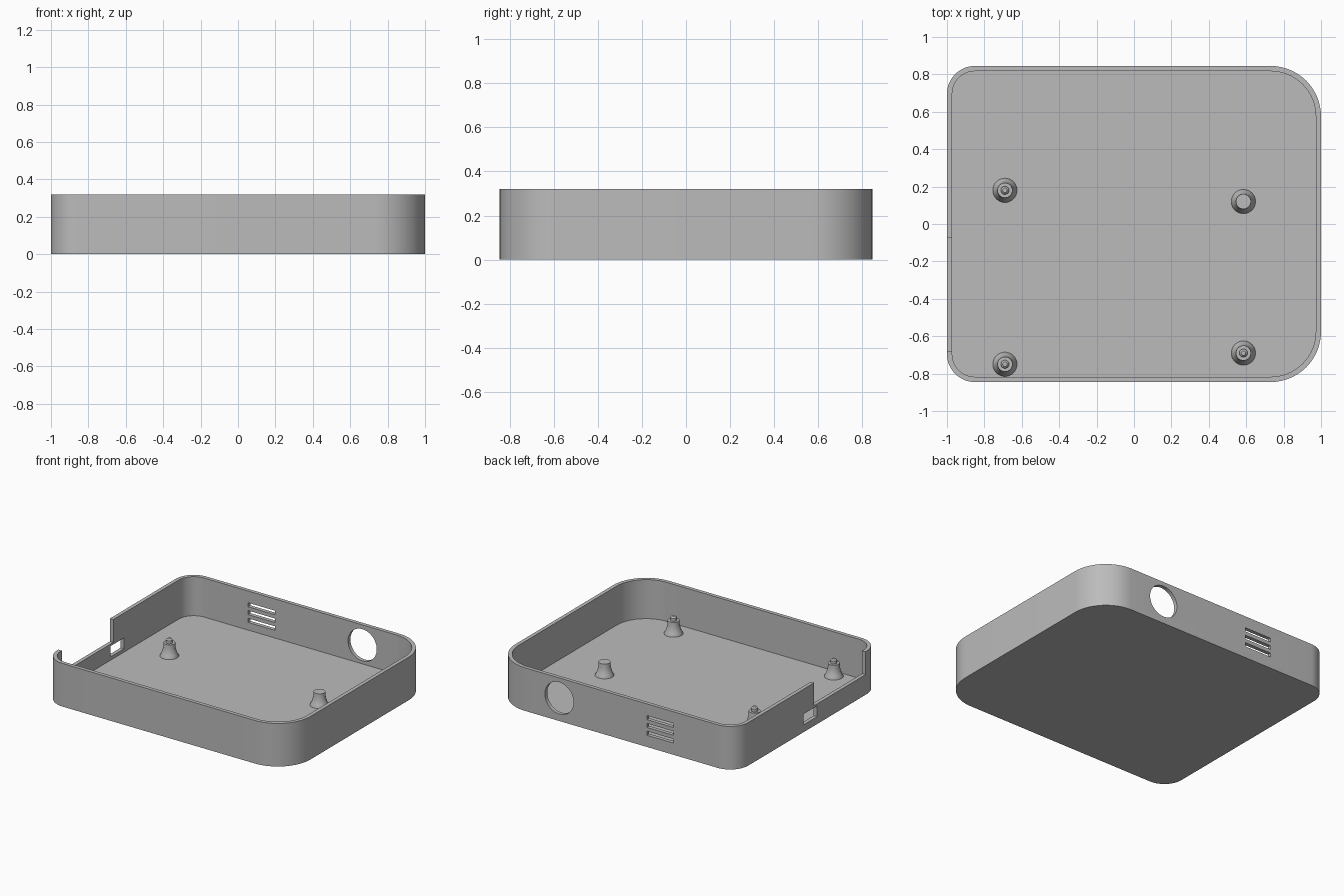
import bpy
import bmesh
from math import cos, sin, pi, radians
from mathutils import Matrix

if "Cube" in bpy.data.objects:
    bpy.data.objects.remove(bpy.data.objects["Cube"], do_unlink=True)

HX, HY, HEIGHT = 1.0, 0.845, 0.32
WALL, FLOOR = 0.028, 0.03
R_LEFT, R_RIGHT = 0.15, 0.27

grey = bpy.data.materials.new("plain grey")
grey.use_nodes = True
grey.diffuse_color = (0.5, 0.5, 0.5, 1)
grey.node_tree.nodes["Principled BSDF"].inputs["Base Color"].default_value = (0.5, 0.5, 0.5, 1)


def add_object(name, bm):
    bmesh.ops.recalc_face_normals(bm, faces=bm.faces)
    mesh = bpy.data.meshes.new(name)
    bm.to_mesh(mesh)
    bm.free()
    mesh.materials.append(grey)
    obj = bpy.data.objects.new(name, mesh)
    bpy.context.collection.objects.link(obj)
    return obj


def smooth(obj, angle=30):
    bpy.ops.object.select_all(action="DESELECT")
    obj.select_set(True)
    bpy.context.view_layer.objects.active = obj
    bpy.ops.object.shade_smooth_by_angle(angle=radians(angle))


def rounded_block(name, inset, z0, z1, steps=16):
    """Upright block whose +x corners are rounder than its -x corners."""
    bm = bmesh.new()
    verts = []
    corners = [(1, 1, R_RIGHT), (-1, 1, R_LEFT), (-1, -1, R_LEFT), (1, -1, R_RIGHT)]
    for quarter, (sx, sy, radius) in enumerate(corners):
        cx, cy = sx * (HX - radius), sy * (HY - radius)
        for i in range(steps + 1):
            a = (quarter + i / steps) * pi / 2
            r = radius - inset
            verts.append(bm.verts.new((cx + r * cos(a), cy + r * sin(a), z0)))
    face = bm.faces.new(verts)
    top = bmesh.ops.extrude_face_region(bm, geom=[face])["geom"]
    moved = [v for v in top if isinstance(v, bmesh.types.BMVert)]
    bmesh.ops.translate(bm, verts=moved, vec=(0, 0, z1 - z0))
    return add_object(name, bm)


def box(name, x, y, z):
    bm = bmesh.new()
    size = [b - a for a, b in (x, y, z)]
    mid = [(a + b) / 2 for a, b in (x, y, z)]
    bmesh.ops.create_cube(bm, size=1, matrix=Matrix.Translation(mid) @ Matrix.Diagonal((*size, 1)))
    return add_object(name, bm)


def round_cutter(name, x, z, radius):
    bm = bmesh.new()
    place = Matrix.Translation((x, HY, z)) @ Matrix.Rotation(pi / 2, 4, "X")
    bmesh.ops.create_cone(bm, cap_ends=True, segments=48, radius1=radius, radius2=radius,
                          depth=0.2, matrix=place)
    return add_object(name, bm)


def cut(obj, cutters):
    for cutter in cutters:
        cutter.hide_render = True
        mod = obj.modifiers.new("cut", "BOOLEAN")
        mod.operation = "DIFFERENCE"
        mod.solver = "EXACT"
        mod.object = cutter
    bpy.context.view_layer.update()
    graph = bpy.context.evaluated_depsgraph_get()
    mesh = bpy.data.meshes.new_from_object(obj.evaluated_get(graph))
    obj.modifiers.clear()
    obj.data = mesh
    for cutter in cutters:
        bpy.data.objects.remove(cutter, do_unlink=True)


# Open tray: hollow, side notch, connector port, round hole and vent slots
tray = rounded_block("tray", 0, 0, HEIGHT)
cutters = [
    rounded_block("hollow_cutter", WALL, FLOOR, HEIGHT + 0.1),
    box("notch_cutter", (-1.1, -0.95), (-0.68, -0.075), (0.15, 0.5)),
    box("port_cutter", (-1.1, -0.95), (-0.11, 0.05), (0.055, 0.135)),
    round_cutter("hole_cutter", 0.45, 0.17, 0.118),
]
for i in (-1, 0, 1):
    z = 0.16 + i * 0.058
    cutters.append(box("vent_cutter", (-0.49, -0.27), (HY - 0.1, HY + 0.1), (z - 0.015, z + 0.015)))
cut(tray, cutters)
smooth(tray)


# Flared standoffs, lathed from a profile
def standoff(name, x, y, pin):
    profile = [(0.065, FLOOR - 0.005), (0.065, FLOOR), (0.054, 0.05), (0.046, 0.075),
               (0.041, 0.1), (0.04, 0.128)]
    if pin:
        profile += [(0.022, 0.128), (0.022, 0.15), (0.012, 0.16)]
    bm = bmesh.new()
    n = 32
    rings = [[bm.verts.new((x + r * cos(2 * pi * i / n), y + r * sin(2 * pi * i / n), z))
              for i in range(n)] for r, z in profile]
    for low, high in zip(rings, rings[1:]):
        for i in range(n):
            j = (i + 1) % n
            bm.faces.new((low[i], low[j], high[j], high[i]))
    bm.faces.new(rings[0])
    bm.faces.new(rings[-1])
    smooth(add_object(name, bm), 35)


standoff("back_right_standoff", -0.69, 0.18, True)
standoff("front_right_standoff", -0.69, -0.75, True)
standoff("front_left_standoff", 0.585, -0.69, True)
standoff("back_left_standoff", 0.585, 0.12, False)
